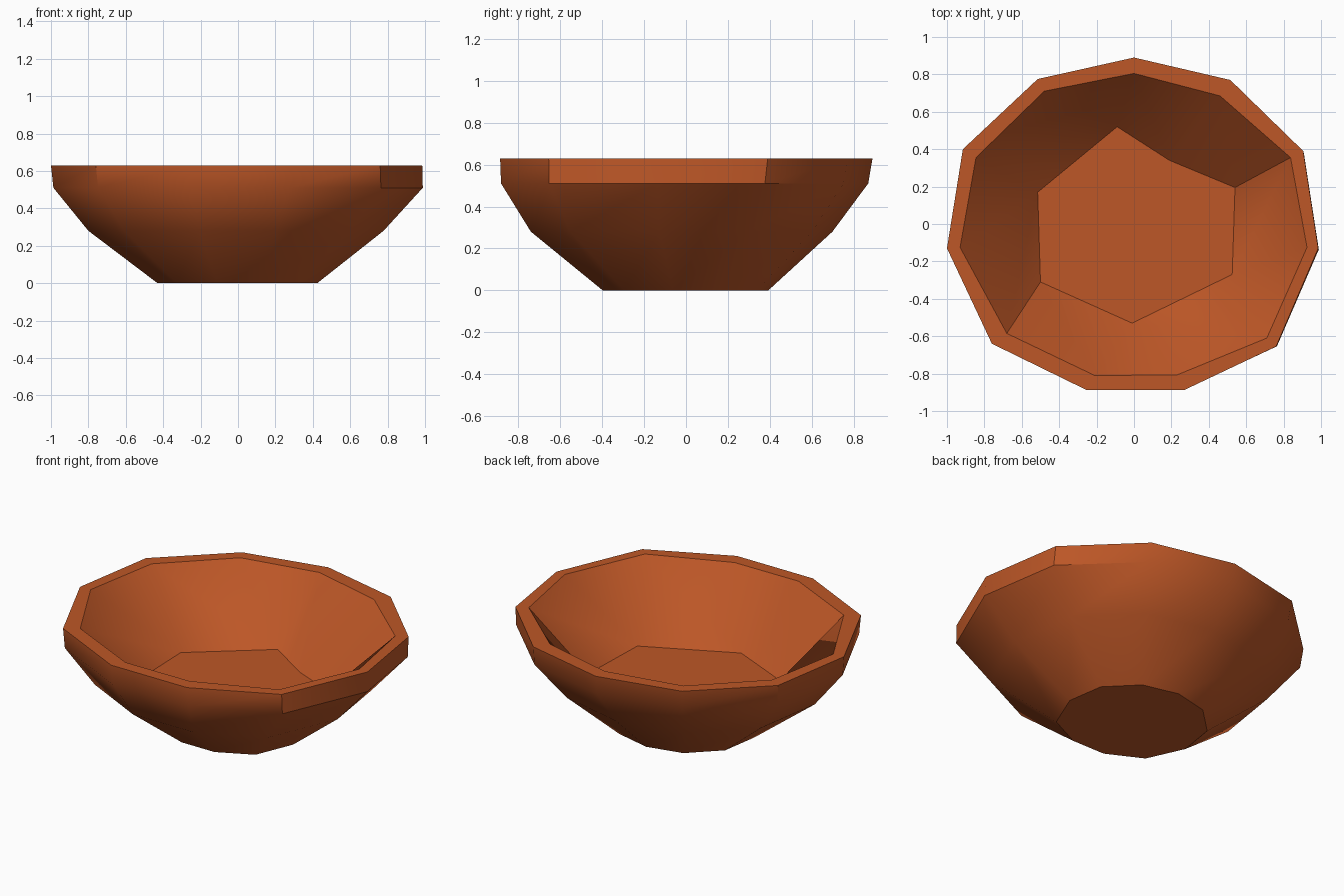
import bpy, bmesh, math

if "Cube" in bpy.data.objects:
    bpy.data.objects.remove(bpy.data.objects["Cube"])

# Clay colour
clay = bpy.data.materials.new("orange_clay")
clay.diffuse_color = (0.51, 0.095, 0.02, 1.0)
clay.use_nodes = True
clay.node_tree.nodes["Principled BSDF"].inputs["Base Color"].default_value = clay.diffuse_color

# Slightly uneven hand-carved outlines, clockwise from the back
RIM_OUTER = [(0, .89), (.515, .77), (.905, .39), (.985, -.13), (.76, -.655), (.27, -.887),
             (-.255, -.887), (-.76, -.64), (-1, -.13), (-.915, .40), (-.515, .775)]
RIM_INNER = [(0, .805), (.46, .685), (.837, .355), (.925, -.125), (.71, -.61), (.23, -.807),
             (-.21, -.81), (-.68, -.585), (-.93, -.125), (-.845, .355), (-.48, .71)]
FLOOR = [(-.09, .52), (.19, .34), (.54, .195), (.525, -.27), (-.01, -.53), (-.5, -.31), (-.515, .17)]
# Floor corner that each inner rim corner runs down to
TO_FLOOR = [0, 1, 2, 3, 3, 4, 4, 5, 6, 6, 0]
# Outer rings: height, x scale, y scale, x shift, y shift
RINGS = [(.51, .995, .986, .008, -.008), (.28, .795, .81, -.005, -.022), (0, .43, .445, 0, -.003)]
RIM_Z, FLOOR_Z = .63, .235

bm = bmesh.new()


def ring(points, z):
    return [bm.verts.new((x, y, z)) for x, y in points]


def bridge(a, b):
    n = len(a)
    for i in range(n):
        j = (i + 1) % n
        bm.faces.new((a[i], a[j], b[j], b[i]))


# Rim top
outer = ring(RIM_OUTER, RIM_Z)
inner = ring(RIM_INNER, RIM_Z)
bridge(outer, inner)

# Outside wall and base
upper = outer
for z, sx, sy, dx, dy in RINGS:
    lower = ring([(x * sx + dx, y * sy + dy) for x, y in RIM_OUTER], z)
    bridge(upper, lower)
    upper = lower
bm.faces.new(upper)

# Inside wall and floor
floor = ring(FLOOR, FLOOR_Z)
for i in range(len(inner)):
    j = (i + 1) % len(inner)
    corners = [inner[i], inner[j], floor[TO_FLOOR[j]]]
    if TO_FLOOR[i] != TO_FLOOR[j]:
        corners.append(floor[TO_FLOOR[i]])
    bm.faces.new(corners)
bm.faces.new(floor)
bmesh.ops.recalc_face_normals(bm, faces=bm.faces[:])

mesh = bpy.data.meshes.new("bowl")
bm.to_mesh(mesh)
bm.free()
mesh.materials.append(clay)
bowl = bpy.data.objects.new("bowl", mesh)
bpy.context.collection.objects.link(bowl)
bpy.context.view_layer.objects.active = bowl
bowl.select_set(True)
bpy.ops.object.shade_smooth_by_angle(angle=math.radians(35))
